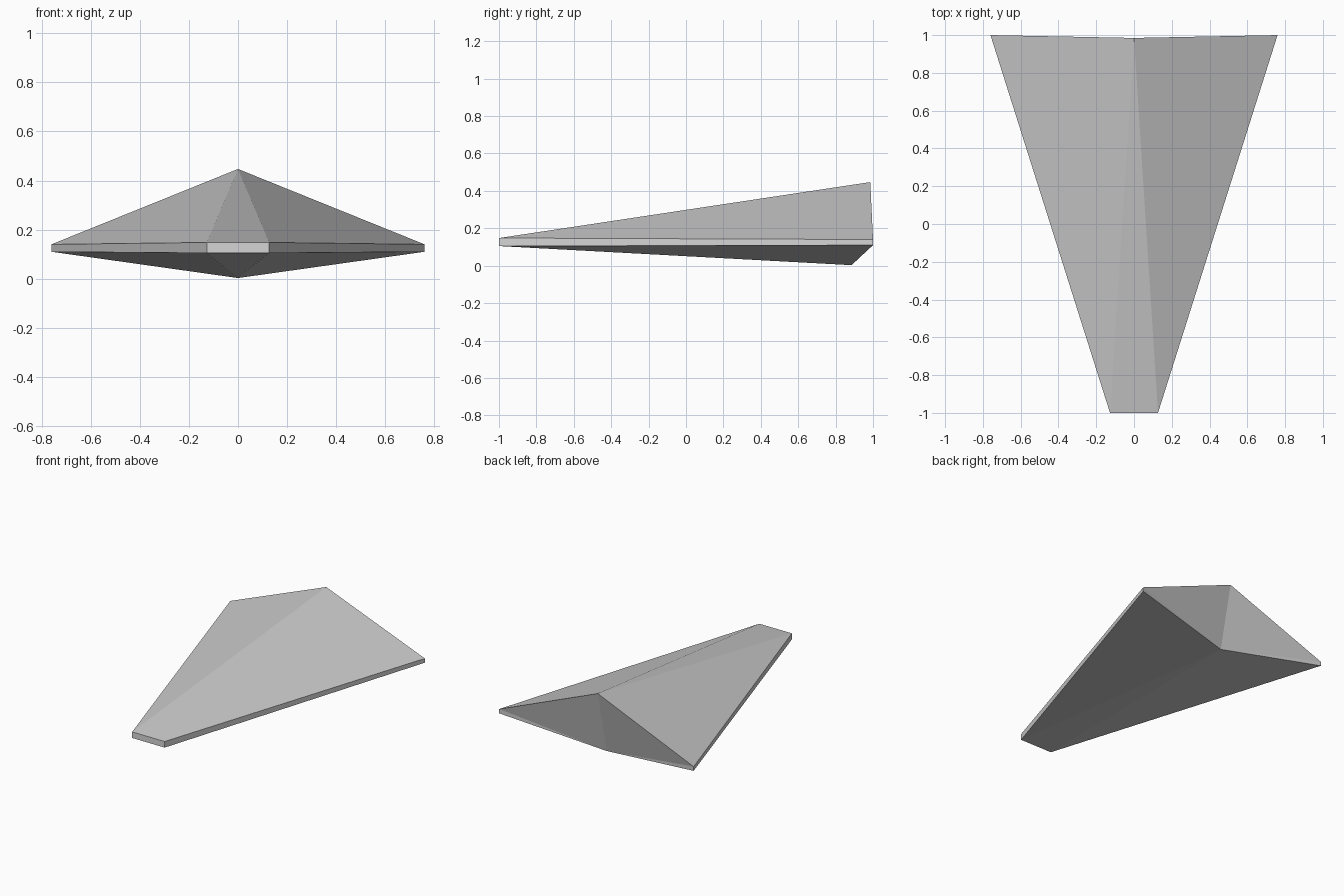
import bpy
import bmesh

cube = bpy.data.objects.get("Cube")
if cube:
    bpy.data.objects.remove(cube, do_unlink=True)


def make_material(name, value):
    material = bpy.data.materials.new(name)
    material.use_nodes = True
    colour = (value, value, value, 1.0)
    material.diffuse_color = colour
    material.node_tree.nodes["Principled BSDF"].inputs["Base Color"].default_value = colour
    return material


NOSE_X, TAIL_X = 0.127, 0.76
HULL, RIM = 0, 1
bm = bmesh.new()


def ring(nose_z, tail_z):
    """Trapezoid outline, counter-clockwise from the right nose corner."""
    corners = [(-NOSE_X, -1, nose_z), (NOSE_X, -1, nose_z),
               (TAIL_X, 1, tail_z), (-TAIL_X, 1, tail_z)]
    return [bm.verts.new(c) for c in corners]


lower = ring(0.105, 0.11)
upper = ring(0.148, 0.14)
peak = bm.verts.new((0, 0.985, 0.447))
keel = bm.verts.new((0, 0.885, 0.003))

# Nose and flanks: rim band, sloping deck above, sloping belly below
for start, end in ((0, 1), (1, 2), (3, 0)):
    rim = bm.faces.new((lower[start], lower[end], upper[end], upper[start]))
    rim.material_index = RIM
    bm.faces.new((upper[start], upper[end], peak))
    bm.faces.new((lower[end], lower[start], keel))

# Notched stern: two halves meeting along the peak-to-keel edge
for side in (2, 3):
    bm.faces.new((peak, upper[side], keel))
    bm.faces.new((upper[side], lower[side], keel))

bmesh.ops.recalc_face_normals(bm, faces=bm.faces)
mesh = bpy.data.meshes.new("wedge_hull")
bm.to_mesh(mesh)
bm.free()
mesh.materials.append(make_material("hull_grey", 0.59))
mesh.materials.append(make_material("rim_light_grey", 0.66))
hull = bpy.data.objects.new("wedge_hull", mesh)
bpy.context.collection.objects.link(hull)
